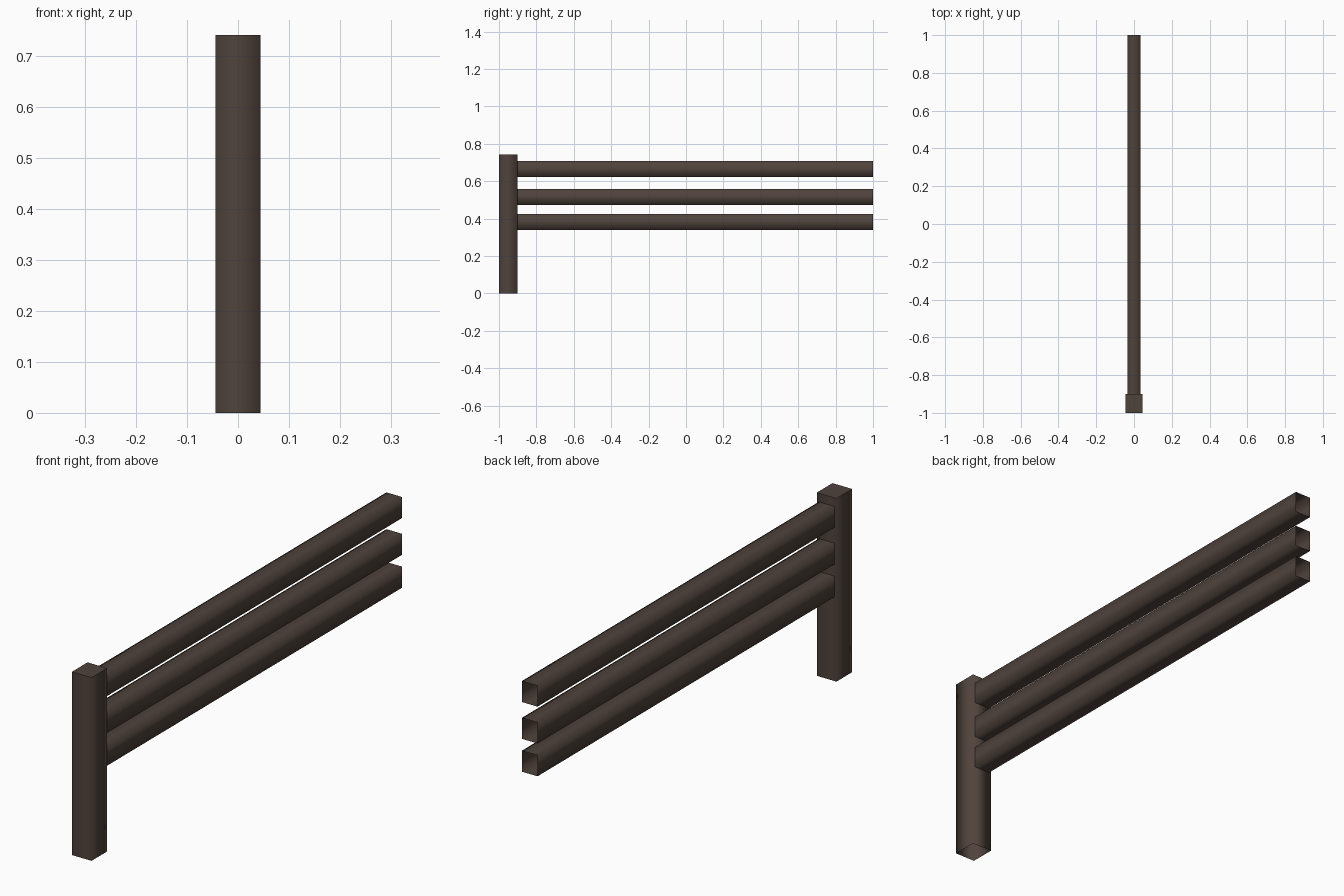
import bpy
import bmesh
from mathutils import Vector

if "Cube" in bpy.data.objects:
    bpy.data.objects.remove(bpy.data.objects["Cube"])

# One dark brown wood colour for the whole fence section
wood = bpy.data.materials.new("dark_brown_wood")
wood.diffuse_color = (0.080, 0.056, 0.045, 1.0)
wood.use_nodes = True
wood.node_tree.nodes["Principled BSDF"].inputs["Base Color"].default_value = wood.diffuse_color


def beam(name, lo, hi, open_sides):
    """Box from lo to hi; faces pointing along open_sides are left out.
    The long faces are smooth shaded, a remaining cap stays flat."""
    lo, hi = Vector(lo), Vector(hi)
    size, mid = hi - lo, (hi + lo) / 2
    bm = bmesh.new()
    bmesh.ops.create_cube(bm, size=1.0)
    for v in bm.verts:
        v.co = Vector(a * b for a, b in zip(v.co, size)) + mid
    bm.normal_update()
    gone = [f for f in bm.faces
            if any(f.normal.dot(Vector(d)) > 0.9 for d in open_sides)]
    bmesh.ops.delete(bm, geom=gone, context='FACES_ONLY')
    axis = max(range(3), key=lambda i: size[i])
    for f in bm.faces:
        f.smooth = abs(f.normal[axis]) < 0.5
    mesh = bpy.data.meshes.new(name)
    bm.to_mesh(mesh)
    bm.free()
    mesh.materials.append(wood)
    obj = bpy.data.objects.new(name, mesh)
    bpy.context.collection.objects.link(obj)
    return obj


# Upright post, open underneath
beam("post", (-0.044, -1.0, 0.0), (0.044, -0.9, 0.742), [(0, 0, -1)])

# Three hollow rails running back from the post
for name, z0, z1 in (("lower_rail", 0.34, 0.425),
                     ("middle_rail", 0.473, 0.558),
                     ("upper_rail", 0.622, 0.707)):
    beam(name, (-0.035, -0.9, z0), (0.035, 1.0, z1), [(0, 1, 0), (0, -1, 0)])
